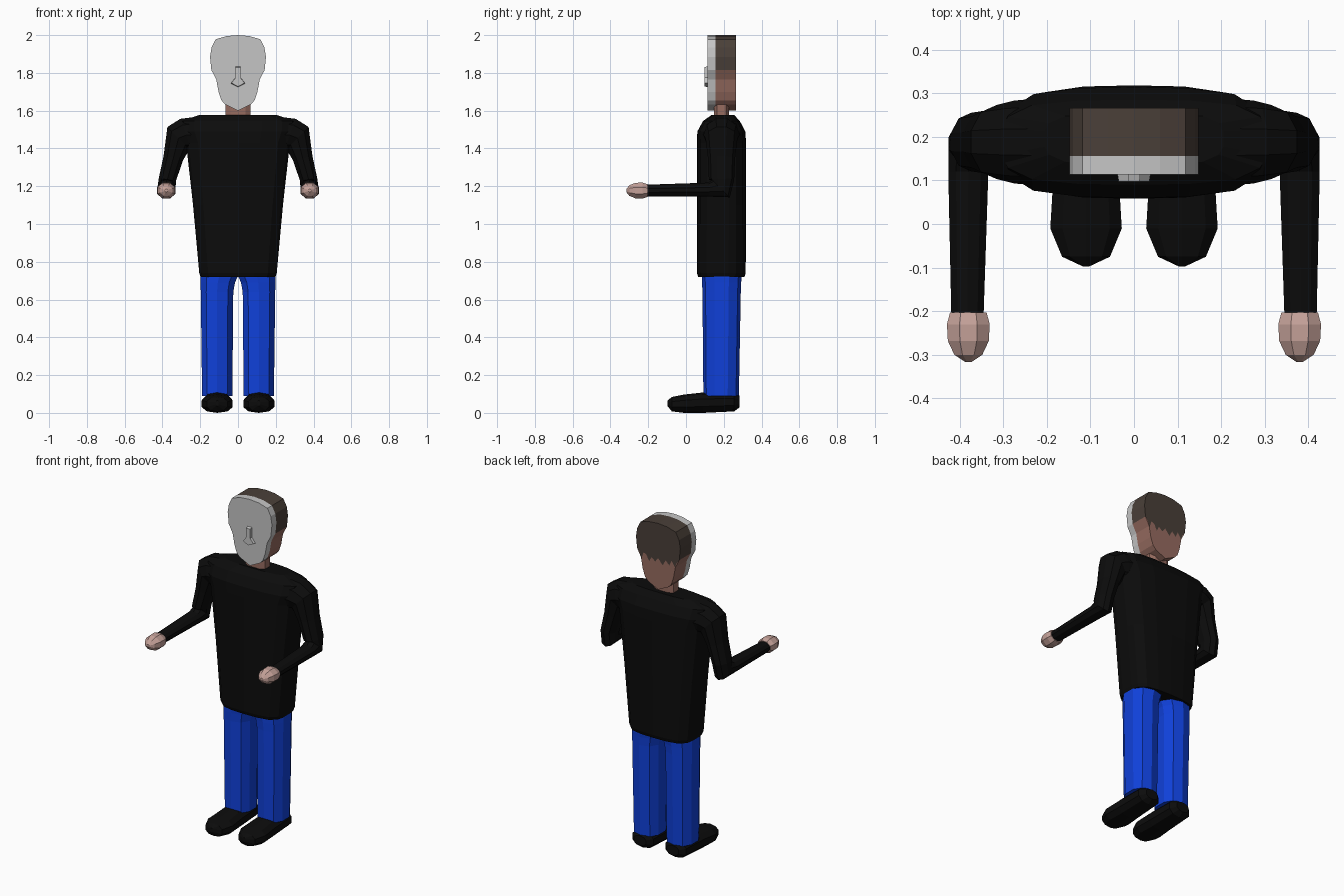
import bpy, bmesh, math
from mathutils import Vector

if "Cube" in bpy.data.objects:
    bpy.data.objects.remove(bpy.data.objects["Cube"])


def material(name, rgb):
    m = bpy.data.materials.new(name)
    m.diffuse_color = (*rgb, 1)
    m.use_nodes = True
    m.node_tree.nodes["Principled BSDF"].inputs["Base Color"].default_value = m.diffuse_color
    return m


BLACK = material("black cloth", (0.0035, 0.0035, 0.0035))
BLUE = material("blue denim", (0.005, 0.052, 0.70))
HAND = material("pale skin", (0.56, 0.36, 0.32))
SKIN = material("tan skin", (0.31, 0.15, 0.118))
HAIR = material("brown hair", (0.068, 0.050, 0.040))
MASK = material("light grey", (0.56, 0.56, 0.56))


def finish(name, bm, mats, mirror=False):
    bmesh.ops.recalc_face_normals(bm, faces=bm.faces)
    me = bpy.data.meshes.new(name)
    bm.to_mesh(me)
    bm.free()
    for m in mats:
        me.materials.append(m)
    ob = bpy.data.objects.new(name, me)
    bpy.context.collection.objects.link(ob)
    if mirror:
        ob.modifiers.new("mirror", 'MIRROR').use_mirror_merge = False
    return ob


def oval(n, power=1.0):
    """Unit cross-section; power below 1 makes it boxier."""
    pts = []
    for i in range(n):
        a = 2 * math.pi * (i + 0.5) / n
        c, s = math.cos(a), math.sin(a)
        pts.append((math.copysign(abs(c) ** power, c), math.copysign(abs(s) ** power, s)))
    mx, my = max(p[0] for p in pts), max(p[1] for p in pts)
    return [(x / mx, y / my) for x, y in pts]


def loft(name, rings, mat, section, mirror=False):
    """Skin rings of (centre, direction, radius a, radius b)."""
    bm = bmesh.new()
    loops = []
    for c, t, ra, rb in rings:
        c, t = Vector(c), Vector(t).normalized()
        a = Vector((1, 0, 0))
        a = (a - t * a.dot(t)).normalized()
        b = t.cross(a)
        loops.append([bm.verts.new(c + a * u * ra + b * v * rb) for u, v in section])
    n = len(section)
    for l0, l1 in zip(loops, loops[1:]):
        for i in range(n):
            j = (i + 1) % n
            bm.faces.new((l0[i], l0[j], l1[j], l1[i]))
    bm.faces.new(loops[0])
    bm.faces.new(loops[-1])
    return finish(name, bm, [mat], mirror)


def prism(name, outline, y0, y1, mat, front=1.0):
    """Extrude an x-z outline from y0 (front, scaled) to y1."""
    bm = bmesh.new()
    zc = sum(z for _, z in outline) / len(outline)
    f = [bm.verts.new((x * front, y0, zc + (z - zc) * front)) for x, z in outline]
    b = [bm.verts.new((x, y1, z)) for x, z in outline]
    bm.faces.new(f)
    bm.faces.new(b)
    for i in range(len(f)):
        j = (i + 1) % len(f)
        bm.faces.new((f[i], f[j], b[j], b[i]))
    return finish(name, bm, [mat])


UP, FWD = (0, 0, 1), (0, -1, 0)

# Torso: wide boxy section, narrowing at the top into the shoulders
quarter = [(1, .3), (.95, .6), (.77, .87), (.42, .98)]
half = quarter + [(0, 1)] + [(-x, y) for x, y in reversed(quarter)]
torso_section = half + [(-x, -y) for x, y in half]
torso = [(.72, .198, .065, .310), (.74, .205, .058, .316), (1.10, .238, .058, .318),
         (1.43, .275, .058, .318), (1.49, .300, .060, .314), (1.545, .305, .090, .285),
         (1.577, .205, .135, .255)]
loft("torso", [((0, (a + b) / 2, z), UP, hx, (b - a) / 2) for z, hx, a, b in torso],
     BLACK, torso_section)

# Sleeves: shoulder, bent elbow, forearm reaching forward
loft("sleeve", [
    ((.22, .188, 1.475), (1, 0, -.05), .092, .100),
    ((.275, .188, 1.470), (1, 0, -.35), .092, .095),
    ((.315, .188, 1.455), (.7, 0, -.7), .083, .085),
    ((.342, .188, 1.350), (.2, 0, -1), .053, .072),
    ((.374, .188, 1.235), (.15, 0, -1), .046, .067),
    ((.378, .185, 1.188), (0, -1, -1), .047, .066),
    ((.380, .120, 1.182), FWD, .046, .037),
    ((.382, -.210, 1.177), FWD, .037, .031)], BLACK, oval(10), True)

# Hands: blunt fists
loft("hand", [((.38, y, 1.177), FWD, a, b) for y, a, b in
              [(-.203, .042, .033), (-.230, .049, .042), (-.268, .047, .041),
               (-.300, .032, .028), (-.316, .008, .008)]], HAND, oval(8), True)

# Trouser legs meeting in an arch under the shirt
loft("trouser_leg", [((c, (a + b) / 2, z), UP, hx, (b - a) / 2) for z, c, hx, a, b in
                     [(.09, .110, .080, .092, .280), (.64, .111, .086, .087, .290),
                      (.69, .107, .091, .085, .292), (.715, .102, .097, .084, .294),
                      (.73, .099, .099, .084, .294)]], BLUE, oval(10, .85), True)

# Shoes
loft("shoe", [((.11, y, (a + b) / 2), FWD, hx, (b - a) / 2) for y, hx, a, b in
              [(.284, .040, .030, .090), (.255, .070, .008, .108), (.09, .076, 0, .108),
               (-.01, .082, 0, .097), (-.075, .055, .008, .084), (-.097, .008, .035, .066)]],
     BLACK, oval(10, .85), True)

# Neck
loft("neck", [((0, .188, z), UP, .066, .040) for z in (1.55, 1.66)], SKIN, oval(8, .6))

# Head outline, top centre round to the chin on the right side
side = [(.06, 1.995), (.118, 1.978), (.140, 1.935), (.148, 1.885), (.141, 1.815),
        (.115, 1.765), (.103, 1.70), (.088, 1.655), (.068, 1.633)]
outline = [(0, 2.0)] + side + [(0, 1.60)] + [(-x, z) for x, z in reversed(side)]
prism("face_plate", outline, .113, .156, MASK)

# Nose: thin bridge flaring to the nostrils
nose = [(-.014, 1.835), (.014, 1.835), (.014, 1.775), (.038, 1.745), (.02, 1.735),
        (0, 1.725), (-.02, 1.735), (-.038, 1.745), (-.014, 1.775)]
prism("nose", nose, .097, .114, MASK, .92)

# Back of the head: hair above, skin below a ragged hairline
bm = bmesh.new()
n = len(outline)
front = [bm.verts.new((x, .156, z)) for x, z in outline]
back = [bm.verts.new((x, .266, z)) for x, z in outline]
for i in range(n):
    j = (i + 1) % n
    face = bm.faces.new((front[i], front[j], back[j], back[i]))
    face.material_index = int(min(outline[i][1], outline[j][1]) > 1.81)
bm.faces.new(front)
r, l = 5, n - 5
hairline = [(.122, 1.79), (.112, 1.755), (.098, 1.80), (.078, 1.79), (.06, 1.755),
            (.045, 1.785), (.02, 1.765), (0, 1.79), (-.03, 1.755), (-.05, 1.79),
            (-.075, 1.765), (-.09, 1.80), (-.112, 1.765), (-.122, 1.79)]
cut = [bm.verts.new((x, .266, z)) for x, z in hairline]
bm.faces.new(back[l:] + back[:r + 1] + cut).material_index = 1
bm.faces.new(back[r:l + 1] + cut[::-1])
finish("head_back", bm, [SKIN, HAIR])
